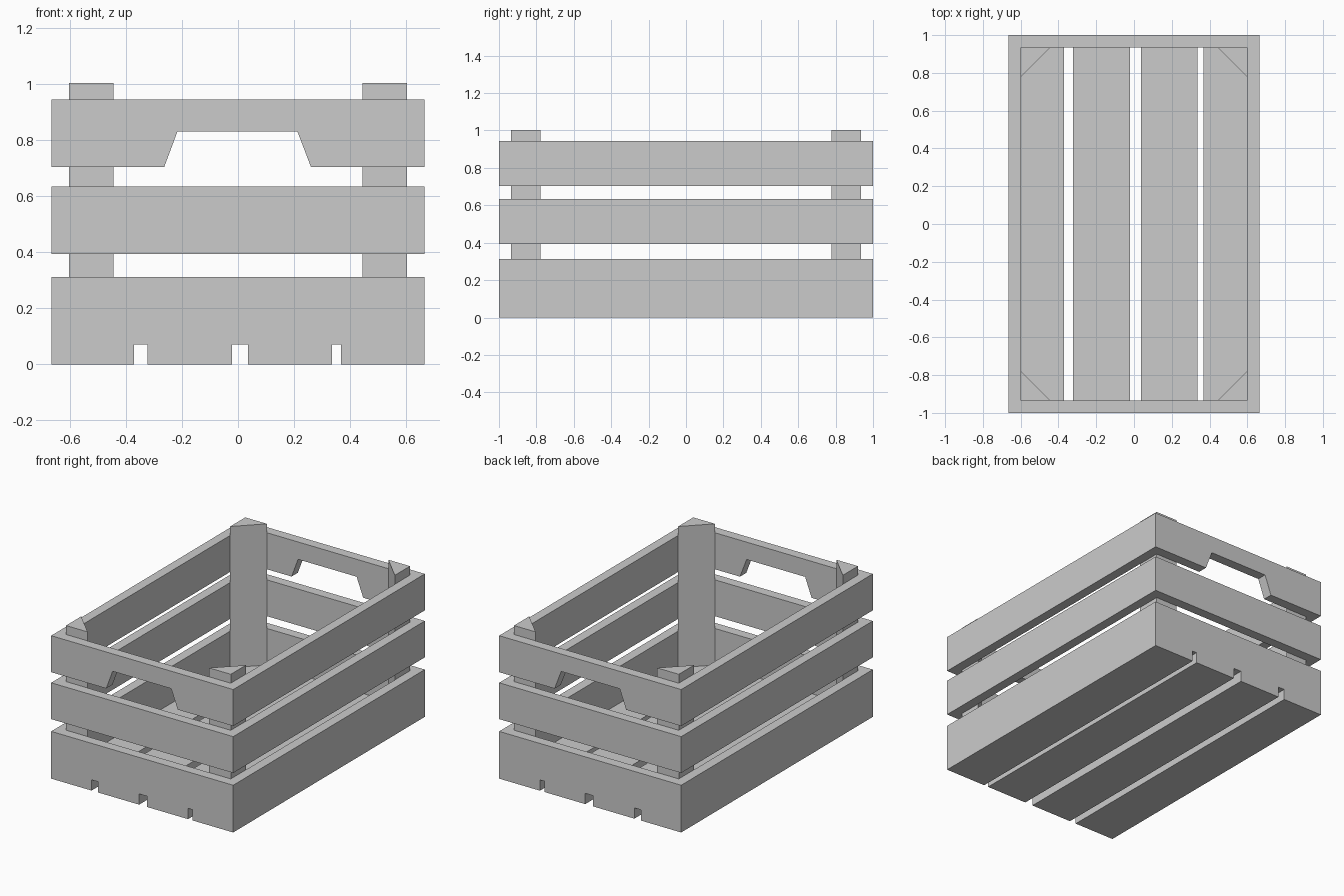
import bpy
import bmesh

if "Cube" in bpy.data.objects:
    bpy.data.objects.remove(bpy.data.objects["Cube"])

# One grey for the whole crate
GREY = (0.6, 0.6, 0.6, 1)
grey = bpy.data.materials.new("plain_grey")
grey.use_nodes = True
grey.diffuse_color = GREY
grey.node_tree.nodes["Principled BSDF"].inputs["Base Color"].default_value = GREY

OUT_X, OUT_Y = 0.665, 1.0    # outer half sizes
IN_X, IN_Y = 0.602, 0.935    # inner half sizes
FLOOR = 0.07
POST = 0.158


def prism(name, outline, offset):
    """Extrude a flat outline of 3D points along an offset."""
    bm = bmesh.new()
    face = bm.faces.new([bm.verts.new(p) for p in outline])
    grown = bmesh.ops.extrude_face_region(bm, geom=[face])["geom"]
    bmesh.ops.translate(bm, vec=offset,
                        verts=[v for v in grown if isinstance(v, bmesh.types.BMVert)])
    bmesh.ops.recalc_face_normals(bm, faces=bm.faces)
    mesh = bpy.data.meshes.new(name)
    bm.to_mesh(mesh)
    bm.free()
    mesh.materials.append(grey)
    obj = bpy.data.objects.new(name, mesh)
    bpy.context.collection.objects.link(obj)
    return obj


def box(name, x0, x1, half_y, z0, z1):
    outline = [(x0, -half_y, z0), (x1, -half_y, z0), (x1, half_y, z0), (x0, half_y, z0)]
    return prism(name, outline, (0, 0, z1 - z0))


def cut(target, cutter):
    """Subtract the cutter, then discard it."""
    cutter.hide_render = True
    mod = target.modifiers.new("cut", "BOOLEAN")
    mod.operation = "DIFFERENCE"
    mod.solver = "EXACT"
    mod.object = cutter
    bpy.context.view_layer.objects.active = target
    bpy.ops.object.modifier_apply(modifier=mod.name)
    bpy.data.objects.remove(cutter)


def ring(name, z0, z1, inner_z0):
    obj = box(name, -OUT_X, OUT_X, OUT_Y, z0, z1)
    cut(obj, box("cavity_cutter", -IN_X, IN_X, IN_Y, inner_z0, z1 + 0.1))
    return obj


# Base tray with slots between the floor slats
base = ring("base_tray", 0, 0.312, FLOOR)
for x0, x1 in ((-0.37, -0.323), (-0.022, 0.036), (0.335, 0.367)):
    cut(base, box("slot_cutter", x0, x1, 1.2, -0.1, FLOOR + 0.001))

# Middle and upper board rings
ring("middle_boards", 0.393, 0.633, 0.3)
upper = ring("upper_boards", 0.703, 0.944, 0.6)

# Hand holes through both end boards
hole = [(-0.263, 0.703), (-0.216, 0.829), (0.212, 0.829), (0.26, 0.703),
        (0.26, 0.6), (-0.263, 0.6)]
cut(upper, prism("handle_cutter", [(x, -1.2, z) for x, z in hole], (0, 2.4, 0)))

# Triangular corner posts
for sx, side in ((-1, "right"), (1, "left")):
    for sy, end in ((-1, "front"), (1, "back")):
        corner = [(sx * IN_X, sy * IN_Y, FLOOR),
                  (sx * (IN_X - POST), sy * IN_Y, FLOOR),
                  (sx * IN_X, sy * (IN_Y - POST), FLOOR)]
        prism(f"{end}_{side}_post", corner, (0, 0, 1.003 - FLOOR))
